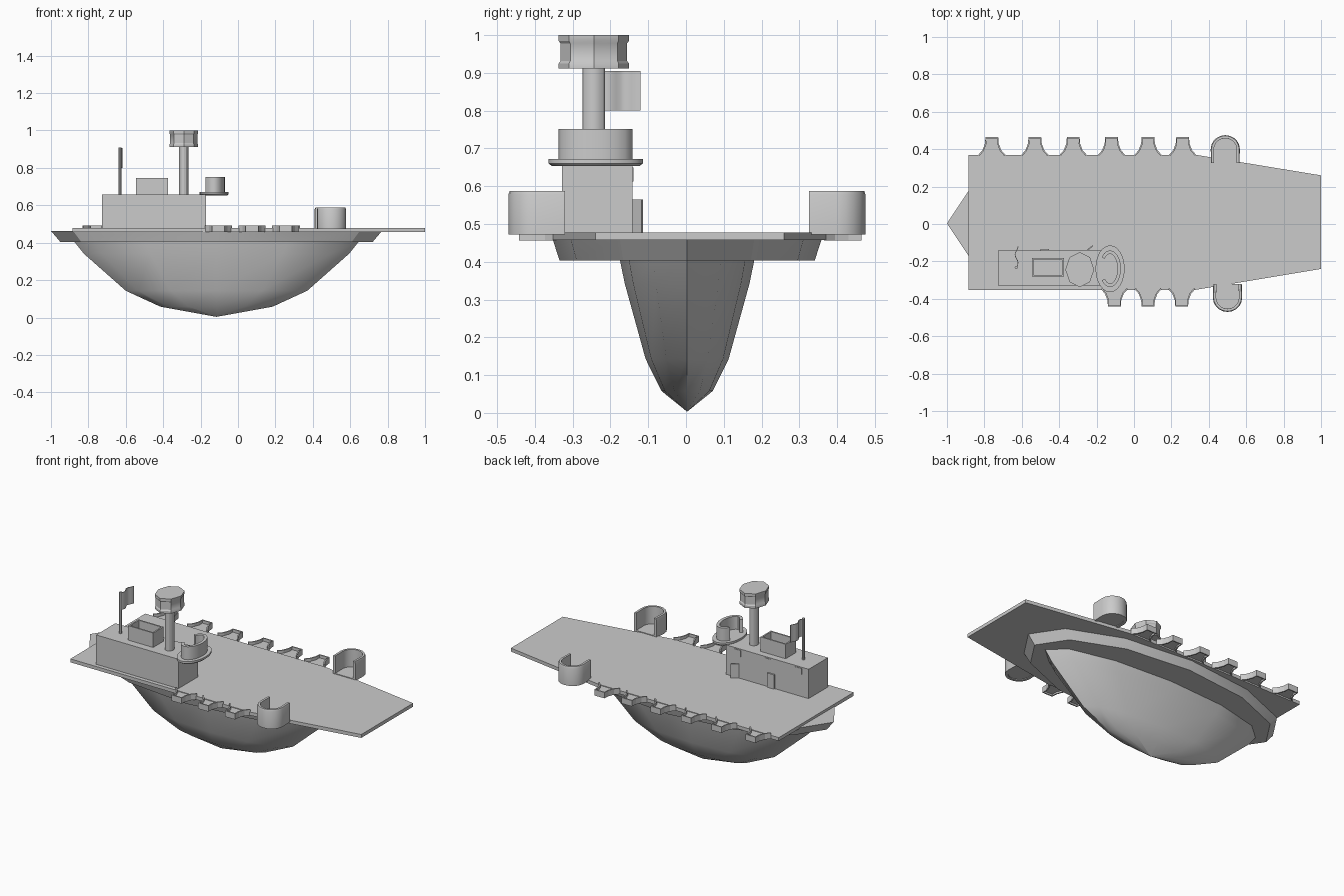
import bpy, bmesh
from math import sin, cos, pi, radians
from mathutils import Vector

cube = bpy.data.objects.get("Cube")
if cube:
    bpy.data.objects.remove(cube)

gray = bpy.data.materials.new("ship gray")
gray.use_nodes = True
gray.diffuse_color = (0.6, 0.6, 0.6, 1)
gray.node_tree.nodes["Principled BSDF"].inputs["Base Color"].default_value = (0.6, 0.6, 0.6, 1)


def loft(name, rings, smooth=True):
    """Skin a stack of equal-length closed rings and cap both ends."""
    bm = bmesh.new()
    rows = [[bm.verts.new(p) for p in ring] for ring in rings]
    for a, b in zip(rows, rows[1:]):
        for i in range(len(a)):
            j = (i + 1) % len(a)
            bm.faces.new((a[i], a[j], b[j], b[i]))
    bm.faces.new(rows[0])
    bm.faces.new(rows[-1])
    bmesh.ops.recalc_face_normals(bm, faces=bm.faces)
    mesh = bpy.data.meshes.new(name)
    bm.to_mesh(mesh)
    bm.free()
    obj = bpy.data.objects.new(name, mesh)
    bpy.context.collection.objects.link(obj)
    mesh.materials.append(gray)
    if smooth:
        bpy.ops.object.select_all(action='DESELECT')
        obj.select_set(True)
        bpy.context.view_layer.objects.active = obj
        bpy.ops.object.shade_smooth_by_angle(angle=radians(30))
    return obj


def prism(name, pts, z0, z1, smooth=False):
    return loft(name, [[(x, y, z) for x, y in pts] for z in (z0, z1)], smooth)


def box(name, x0, x1, y0, y1, z0, z1):
    return prism(name, [(x0, y0), (x1, y0), (x1, y1), (x0, y1)], z0, z1)


def ellipse(cx, cy, rx, ry, n, start=0.0, end=2 * pi, closed=True):
    steps = n if closed else n - 1
    angles = [start + (end - start) * i / steps for i in range(n)]
    return [(cx + rx * cos(a), cy + ry * sin(a)) for a in angles]


def lathe(name, cx, cy, profile, n):
    """Stack ellipses given as (rx, ry, z)."""
    return loft(name, [[(x, y, z) for x, y in ellipse(cx, cy, rx, ry, n)]
                       for rx, ry, z in profile])


def strip(path, t):
    """Thicken an open path to one side, giving a closed outline."""
    inner = []
    for i, p in enumerate(path):
        a, b = Vector(path[max(i - 1, 0)]), Vector(path[min(i + 1, len(path) - 1)])
        d = (b - a).normalized()
        inner.append((p[0] + d.y * t, p[1] - d.x * t))
    return path + inner[::-1]


# Hull: pointed bowl under a flaring upper band
lathe("lower_hull", -0.115, 0.003, [(0.002, 0.001, 0.004), (0.30, 0.068, 0.058),
      (0.485, 0.11, 0.143), (0.71, 0.165, 0.342), (0.76, 0.178, 0.405)], 12)
lathe("upper_hull", -0.115, 0.003,
      [(0.835, 0.338, 0.404), (0.885, 0.357, 0.463)], 12)

# Flight deck
prism("flight_deck", [(-0.885, -0.352), (0.33, -0.352), (1.0, -0.24), (1.0, 0.26),
                      (0.33, 0.37), (-0.885, 0.37)], 0.457, 0.478)


# Small flared sponsons along both deck edges
def sponson(name, x, base, side):
    half = [(0.072, 0.0), (0.05, 0.025), (0.037, 0.06), (0.034, 0.094)]
    local = [(-u, v) for u, v in half] + half[::-1]
    wall = [(x + u, side * (base + v)) for u, v in strip(local, 0.008)]
    floor = [(x + u * 0.97, side * (base + v * 0.97)) for u, v in local]
    prism(name + "_rim", wall, 0.456, 0.492)
    prism(name + "_floor", floor, 0.466, 0.474)


for i, x in enumerate((-0.76, -0.53, -0.325, -0.12, 0.075, 0.26)):
    sponson(f"left_sponson_{i}", x, 0.37, 1)
for i, x in enumerate((-0.105, 0.075, 0.255)):
    sponson(f"right_sponson_{i}", x, 0.348, -1)


# Large gun tubs, open toward the deck
def gun_tub(name, x, base, side):
    path = [(-0.076, 0.0)] + ellipse(0, 0.075, 0.078, 0.075, 11, pi, 0, False) + [(0.076, 0.0)]
    rings = []
    for z, inset in ((0.472, 0.0), (0.578, 0.0), (0.588, 0.004)):
        outline = strip([(u * (1 - inset * 12), v * (1 - inset * 6)) for u, v in path],
                        0.017 - inset)
        rings.append([(x + u, side * (base + v), z) for u, v in outline])
    loft(name + "_wall", rings)
    prism(name + "_floor", [(x + u * 0.95, side * (base + v * 0.95)) for u, v in path],
          0.476, 0.482)


gun_tub("left_gun_tub", 0.488, 0.325, 1)
gun_tub("right_gun_tub", 0.5, 0.32, -1)

# Island with doors and small plates on its deck side
box("island", -0.728, -0.172, -0.328, -0.142, 0.47, 0.657)
box("closed_door", -0.50, -0.455, -0.143, -0.133, 0.478, 0.565)
prism("open_door", [(-0.262, -0.145), (-0.257, -0.149), (-0.217, -0.118), (-0.222, -0.114)],
      0.478, 0.565)
for i, x in enumerate((-0.66, -0.45, -0.25)):
    box(f"window_plate_{i}", x - 0.022, x + 0.022, -0.143, -0.139, 0.612, 0.65)

# Open-topped bin on the roof
x0, x1, y0, y1, t = -0.545, -0.375, -0.282, -0.182, 0.009
box("bin_front", x0, x1, y0, y0 + t, 0.655, 0.745)
box("bin_back", x0, x1, y1 - t, y1, 0.655, 0.745)
box("bin_left", x1 - t, x1, y0, y1, 0.655, 0.745)
box("bin_right", x0, x0 + t, y0, y1, 0.655, 0.745)

# Radar mast and drum
lathe("mast", -0.29, -0.244, [(0.026, 0.03, 0.655), (0.026, 0.03, 0.912)], 12)
lathe("mast_drum", -0.29, -0.244,
      [(0.077, 0.093, 0.911), (0.077, 0.093, 0.925), (0.073, 0.088, 0.932),
       (0.073, 0.088, 0.978), (0.077, 0.093, 0.985), (0.077, 0.093, 1.0)], 8)

# Lookout platform with a wall open toward the mast
lathe("lookout_platform", -0.128, -0.239,
      [(0.07, 0.115, 0.653), (0.078, 0.125, 0.66), (0.078, 0.125, 0.672)], 24)
arc = ellipse(-0.128, -0.239, 0.058, 0.098, 17, radians(140), radians(-140), False)
prism("lookout_wall", strip(arc, 0.018), 0.67, 0.751, True)

# Flagpole and rippled flag
lathe("flagpole", -0.63, -0.232, [(0.008, 0.008, 0.655), (0.008, 0.008, 0.908)], 8)
ripple = [(-0.63 + 0.008 * sin(i * pi / 4), -0.23 + i * 0.011) for i in range(11)]
prism("flag", strip(ripple, 0.004), 0.80, 0.905, True)
